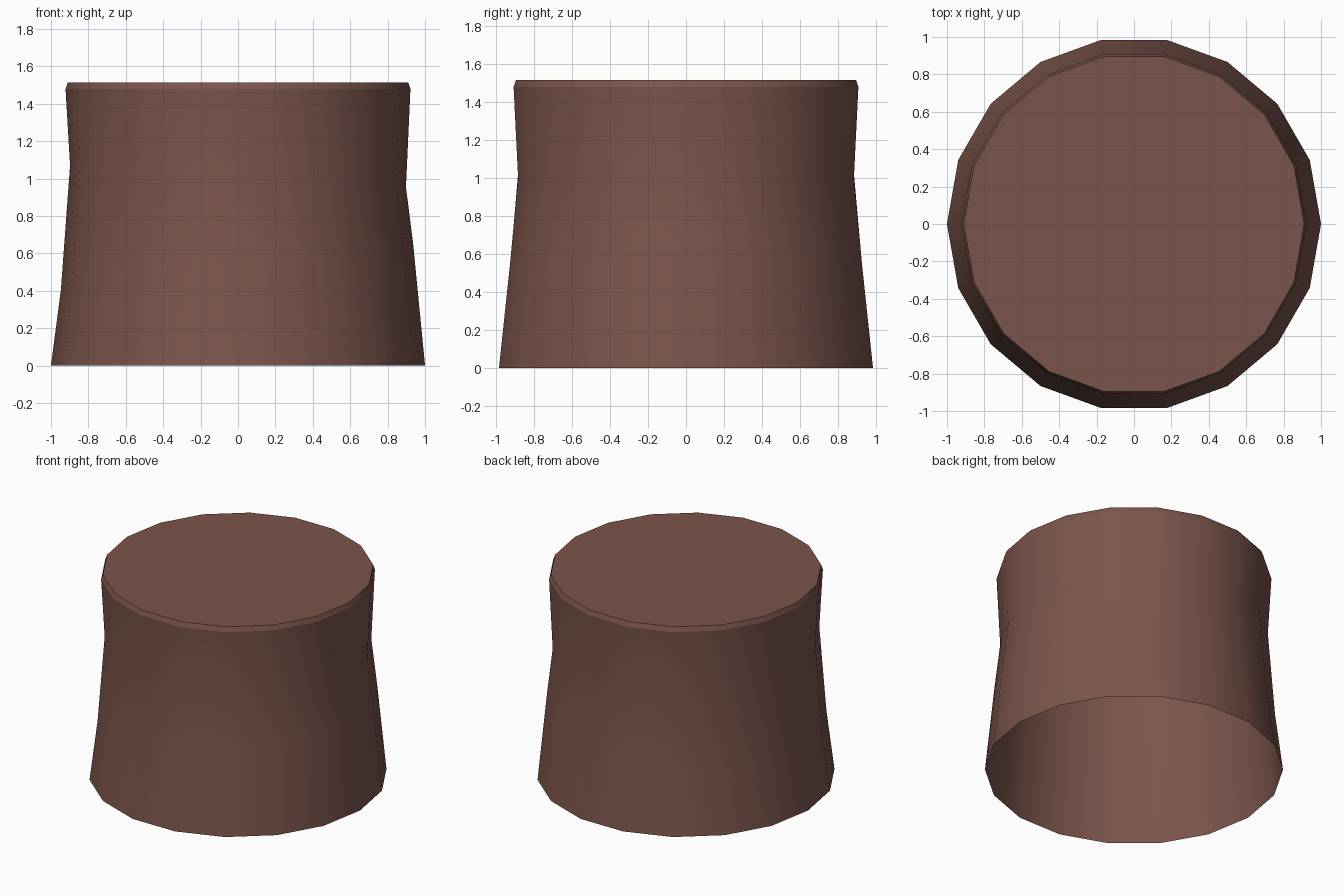
import bpy, bmesh, math

if "Cube" in bpy.data.objects:
    bpy.data.objects.remove(bpy.data.objects["Cube"])

SIDES = 18

# brown material
mat = bpy.data.materials.new("bark_brown")
mat.diffuse_color = (0.198, 0.0908, 0.0704, 1.0)
mat.use_nodes = True
mat.node_tree.nodes["Principled BSDF"].inputs["Base Color"].default_value = mat.diffuse_color

# rings: (radius on right, radius on left, height on right, height on left)
RINGS = [
    (1.0, 1.0, 0.0, 0.0),
    (0.936, 0.947, 0.655, 0.405),
    (0.898, 0.898, 0.955, 1.07),
    (0.922, 0.922, 1.48, 1.48),
    (0.91, 0.91, 1.515, 1.515),
]

bm = bmesh.new()
rings = []
for r_right, r_left, z_right, z_left in RINGS:
    ring = []
    for i in range(SIDES):
        a = 2 * math.pi * i / SIDES
        t = (1 + math.cos(a)) / 2
        r = r_left + (r_right - r_left) * t
        z = z_left + (z_right - z_left) * t
        ring.append(bm.verts.new((r * math.cos(a), r * math.sin(a), z)))
    rings.append(ring)

# walls, open at the bottom
for low, high in zip(rings, rings[1:]):
    for i in range(SIDES):
        j = (i + 1) % SIDES
        bm.faces.new((low[i], low[j], high[j], high[i])).smooth = True

# flat top
bm.faces.new(rings[-1]).smooth = False

# crisp lip edges
for ring in rings[-2:]:
    for i in range(SIDES):
        bm.edges.get((ring[i], ring[(i + 1) % SIDES])).smooth = False

mesh = bpy.data.meshes.new("stump")
bm.to_mesh(mesh)
bm.free()
mesh.materials.append(mat)
bpy.context.collection.objects.link(bpy.data.objects.new("stump", mesh))
